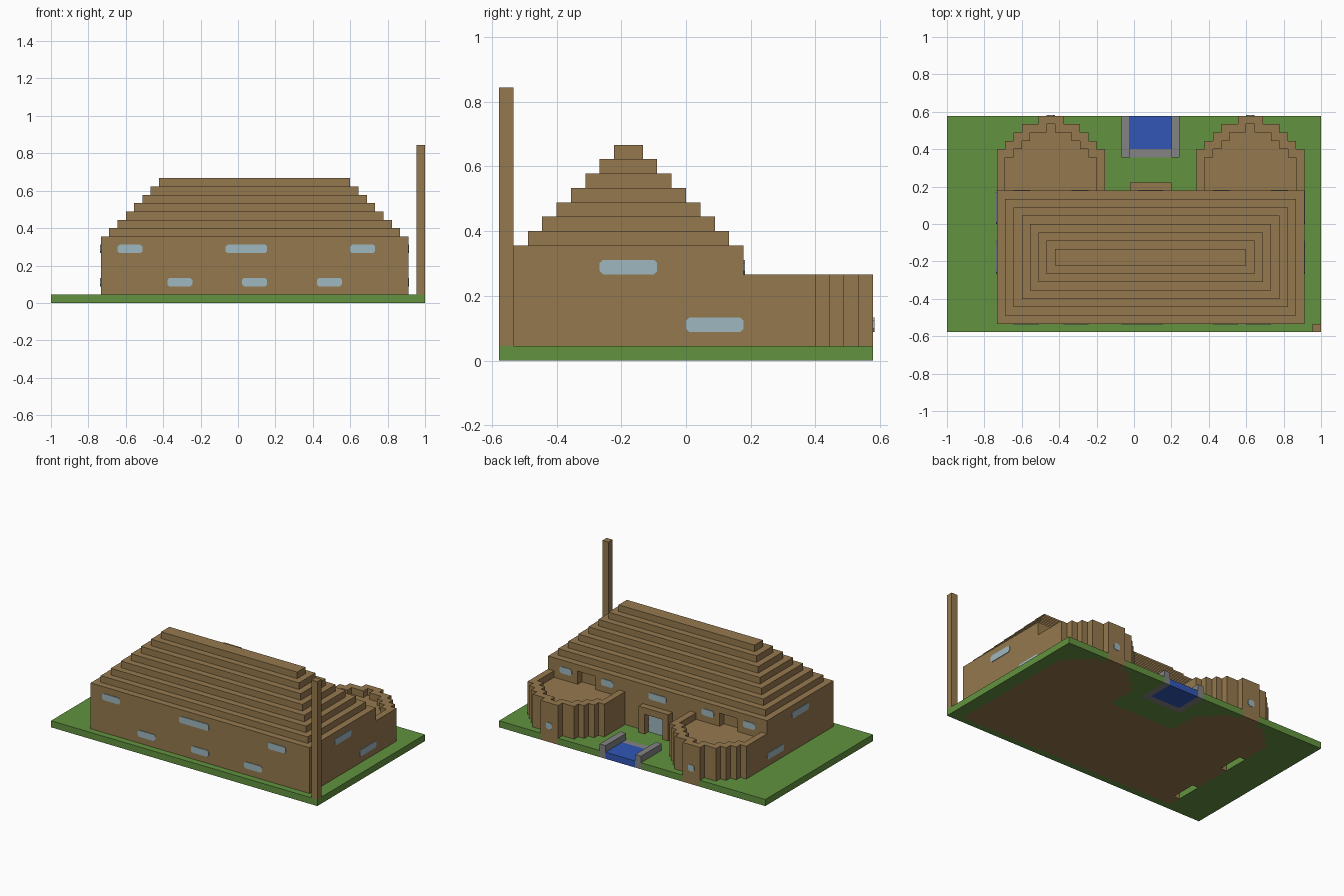
import bpy, bmesh
from mathutils import Vector

cube = bpy.data.objects.get("Cube")
if cube:
    bpy.data.objects.remove(cube, do_unlink=True)

# The model sits on a block grid: 45 wide, 26 deep
U = 2 / 45
WIDE, DEEP = 45, 26
MIRROR = 49          # building is symmetric about x = MIRROR / 2


def material(name, r, g, b):
    m = bpy.data.materials.new(name)
    m.use_nodes = True
    col = [(c / 255) ** 2.2 for c in (r, g, b)] + [1]
    m.diffuse_color = col
    m.node_tree.nodes["Principled BSDF"].inputs["Base Color"].default_value = col
    return m


WOOD = material("wood brown", 148, 120, 79)
GRASS = material("grass green", 98, 145, 65)
STONE = material("stone grey", 130, 130, 131)
WATER = material("water blue", 52, 87, 180)
GLASS = material("glass pale blue", 157, 182, 190)


def place(x, y, z):
    return Vector(((x - WIDE / 2) * U, (y - DEEP / 2) * U, z * U))


def finish(name, bm, mat):
    mesh = bpy.data.meshes.new(name)
    bm.to_mesh(mesh)
    bm.free()
    mesh.materials.append(mat)
    obj = bpy.data.objects.new(name, mesh)
    bpy.context.collection.objects.link(obj)
    return obj


def block(x0, x1, y0, y1, z0, z1):
    return {(x, y, z) for x in range(x0, x1)
            for y in range(y0, y1) for z in range(z0, z1)}


def build(name, cells, mat):
    """Skin a set of grid cells and merge the flat areas."""
    bm = bmesh.new()
    seen = {}

    def vert(p):
        if p not in seen:
            seen[p] = bm.verts.new(place(*p))
        return seen[p]

    for c in cells:
        for axis in range(3):
            for side in (0, 1):
                near = list(c)
                near[axis] += 1 if side else -1
                if tuple(near) in cells:
                    continue
                ring = []
                for a, b in ((0, 0), (1, 0), (1, 1), (0, 1)):
                    p = list(c)
                    p[axis] += side
                    p[(axis + 1) % 3] += a
                    p[(axis + 2) % 3] += b
                    ring.append(vert(tuple(p)))
                bm.faces.new(ring if side else ring[::-1])
    bmesh.ops.dissolve_limit(bm, angle_limit=0.01, verts=bm.verts, edges=bm.edges)
    return finish(name, bm, mat)


def pane(name, axis, plane, out, u0, u1, z0):
    """Thin window plate with clipped corners, one block tall."""
    n, z1, t = 0.22, z0 + 1, 0.09
    outline = [(u0 + n, z0), (u1 - n, z0), (u1, z0 + n), (u1, z1 - n),
               (u1 - n, z1), (u0 + n, z1), (u0, z1 - n), (u0, z0 + n)]
    bm = bmesh.new()
    rings = []
    for d in (plane, plane + out * t):
        rings.append([bm.verts.new(place(d, u, z) if axis == "x" else place(u, d, z))
                      for u, z in outline])
    bm.faces.new(rings[0])
    bm.faces.new(rings[1])
    for i in range(len(outline)):
        j = (i + 1) % len(outline)
        bm.faces.new((rings[0][i], rings[0][j], rings[1][j], rings[1][i]))
    bmesh.ops.recalc_face_normals(bm, faces=bm.faces)
    return finish(name, bm, GLASS)


# Main hall, with two balcony doors and two slots under the side wall
hall = block(6, 43, 1, 17, 0, 8)
for x in (11, 35):
    hall -= block(x, x + 3, 16, 17, 5, 7)
for y in (3, 13):
    hall -= block(6, 7, y, y + 4, 0, 1)
build("main_hall", hall, WOOD)

# Stepped roof
roof = set()
for k in range(1, 8):
    roof |= block(6 + k, 43 - k, 1 + k, 17 - k, 7 + k, 8 + k)
build("stepped_roof", roof, WOOD)

# Rounded wings with a parapet around a terrace
insets = (1, 2, 3, 5)
wing_cells = set()
for side, x0 in (("right", 6), ("left", 30)):
    x1 = x0 + 13
    wing = block(x0, x1, 17, 22, 0, 6)
    terrace = block(x0 + 1, x1 - 1, 17, 21, 5, 6)
    for i, n in enumerate(insets):
        wing |= block(x0 + n, x1 - n, 22 + i, 23 + i, 0, 6)
        terrace |= block(x0 + n + 1, x1 - n - 1, 21 + i, 22 + i, 5, 6)
    build(side + "_wing", wing - terrace, WOOD)
    wing_cells |= wing
    pane(side + "_wing_window", "y", DEEP, 1, x0 + 6, x0 + 7, 2)

# Porch with an open doorway
build("porch", block(22, 27, 17, 18, 1, 5) - block(23, 26, 17, 18, 1, 4), WOOD)
for i in range(3):
    pane("door_glass", "y", 17, 1, 23, 26, 1 + i)

# Pond and its stone rim
water = block(22, 27, 22, 26, 0, 1)
rim = block(21, 28, 21, 26, 0, 1) - water
rails = block(21, 22, 21, 26, 1, 2) | block(27, 28, 21, 26, 1, 2)
build("pond_water", water, WATER)
build("pond_rim", rim | rails, STONE)

# Lawn fills the ground layer around everything else
lawn = block(0, WIDE, 0, DEEP, 0, 1) - block(6, 43, 1, 17, 0, 1)
build("lawn", lawn - wing_cells - water - rim, GRASS)

# Corner pole
build("corner_pole", block(44, 45, 0, 1, 1, 19), WOOD)

# Front windows, upper and lower rows
for u0, u1, z in ((8, 11, 6), (21, 26, 6), (36, 39, 6),
                  (14, 17, 2), (23, 26, 2), (32, 35, 2)):
    pane("front_window", "y", 1, -1, u0, u1, z)

# Back windows above the terraces and porch
pane("back_window", "y", 17, 1, 23, 26, 6)
for u in (8, 15):
    pane("back_window", "y", 17, 1, u, u + 2, 6)
    pane("back_window", "y", 17, 1, MIRROR - u - 2, MIRROR - u, 6)

# Side windows
for plane, out in ((6, -1), (43, 1)):
    pane("side_window", "x", plane, out, 7, 11, 6)
    pane("side_window", "x", plane, out, 13, 17, 2)
